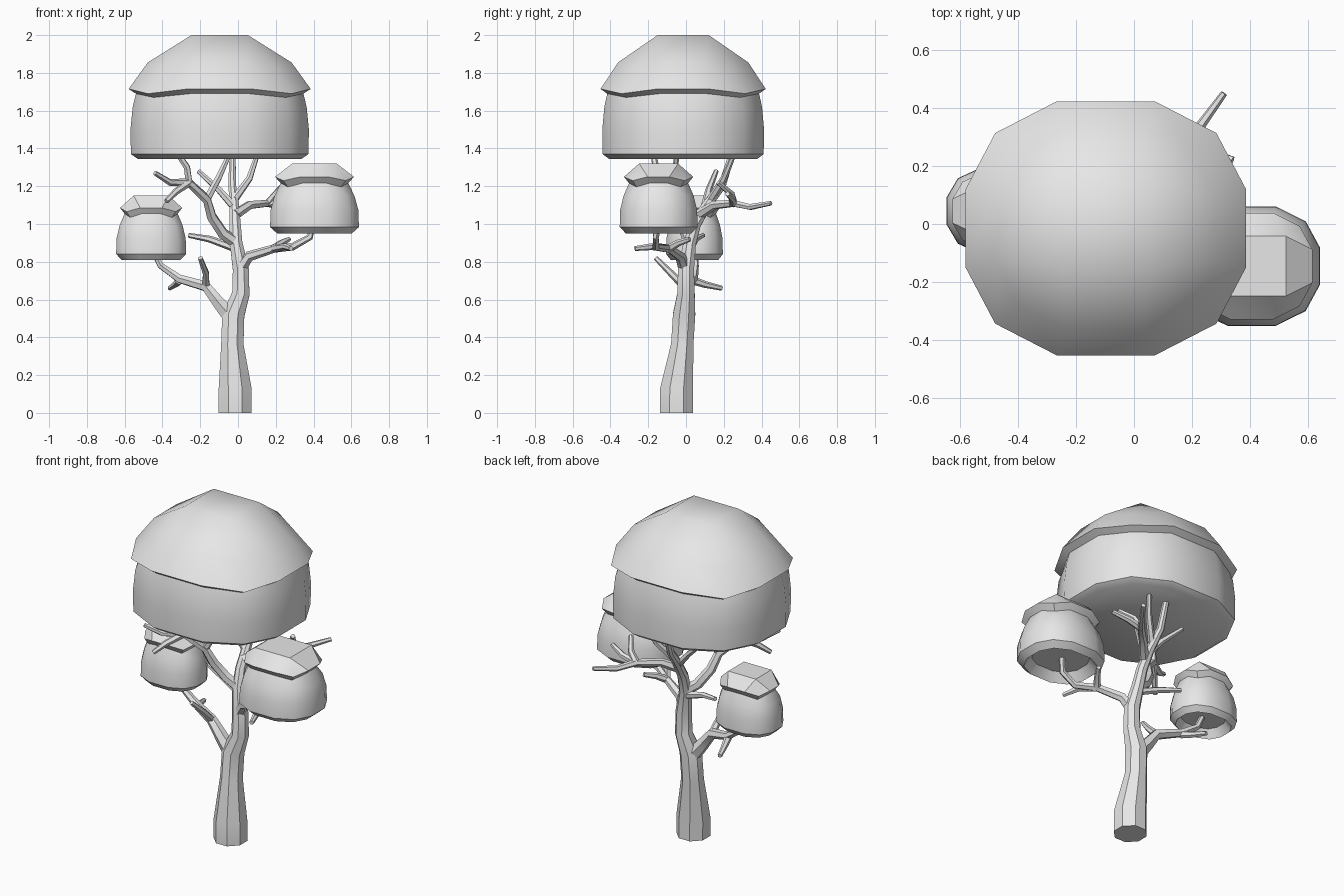
import bpy, bmesh, math
from mathutils import Vector

if "Cube" in bpy.data.objects:
    bpy.data.objects.remove(bpy.data.objects["Cube"], do_unlink=True)

grey = bpy.data.materials.new("plain grey")
grey.use_nodes = True
grey.diffuse_color = (0.8, 0.8, 0.8, 1)
grey.node_tree.nodes["Principled BSDF"].inputs["Base Color"].default_value = (0.8, 0.8, 0.8, 1)


def finish(bm, name, angle):
    bmesh.ops.recalc_face_normals(bm, faces=bm.faces)
    mesh = bpy.data.meshes.new(name)
    bm.to_mesh(mesh)
    bm.free()
    mesh.materials.append(grey)
    obj = bpy.data.objects.new(name, mesh)
    bpy.context.collection.objects.link(obj)
    bpy.ops.object.select_all(action='DESELECT')
    obj.select_set(True)
    bpy.context.view_layer.objects.active = obj
    bpy.ops.object.shade_smooth_by_angle(angle=math.radians(angle))
    return obj


def bridge(bm, a, b):
    n = len(a)
    for i in range(n):
        bm.faces.new((a[i], a[(i + 1) % n], b[(i + 1) % n], b[i]))


# Limb: tapered tube through points (x, y, z, radius)
def limb(name, points, sides=6):
    bm = bmesh.new()
    pos = [Vector(p[:3]) for p in points]
    rings = []
    side = Vector((1, 0, 0))
    for i, p in enumerate(pos):
        tangent = (pos[min(i + 1, len(pos) - 1)] - pos[max(i - 1, 0)]).normalized()
        if i == 0 and abs(tangent.x) > 0.9:
            side = Vector((0, 1, 0))
        if p.z == 0:
            tangent = Vector((0, 0, 1))
        side = (side - tangent * side.dot(tangent)).normalized()
        up = tangent.cross(side)
        ring = []
        for k in range(sides):
            a = 2 * math.pi * (k + 0.5) / sides
            ring.append(bm.verts.new(p + points[i][3] * (side * math.cos(a) + up * math.sin(a))))
        rings.append(ring)
    for a, b in zip(rings, rings[1:]):
        bridge(bm, a, b)
    bm.faces.new(rings[0])
    bm.faces.new(rings[-1])
    return finish(bm, name, 40)


# Canopy: square top face, then twelve-sided rings (scale, z, corner drop)
CORNER = [(1, 0.31), (0.79, 0.75), (0.35, 1)]


def canopy(name, centre, half, top, top_z, rings):
    bm = bmesh.new()
    plan = []
    for sx, sy in ((1, 1), (-1, 1), (-1, -1), (1, -1)):
        pts = CORNER if sx * sy > 0 else CORNER[::-1]
        plan += [(sx * x, sy * y) for x, y in pts]

    def vert(x, y, z):
        return bm.verts.new((centre[0] + half[0] * x, centre[1] + half[1] * y, z))

    cap = [vert(sx * top, sy * top, top_z) for sx, sy in ((1, 1), (-1, 1), (-1, -1), (1, -1))]
    bm.faces.new(cap)
    loops = [[vert(x * s, y * s, z - (drop if i % 3 == 1 else 0)) for i, (x, y) in enumerate(plan)]
             for s, z, drop in rings]
    first = loops[0]
    for q in range(4):
        i = q * 3
        bm.faces.new((cap[q], first[i], first[i + 1], first[i + 2]))
        bm.faces.new((cap[q], first[i + 2], first[(i + 3) % 12], cap[(q + 1) % 4]))
    for a, b in zip(loops, loops[1:]):
        bridge(bm, a, b)
    bm.faces.new(loops[-1])
    return finish(bm, name, 36)


# Large canopy with overhanging dome
canopy("main_canopy", (-0.097, -0.015), (0.482, 0.437), 0.31, 2.0, [
    (0.79, 1.855, 0.03), (1, 1.715, 0.025), (0.92, 1.69, 0.02),
    (0.955, 1.62, 0), (0.98, 1.5, 0), (0.975, 1.37, 0), (0.9, 1.345, 0)])


# Small canopies share a mushroom-like profile with a hollow underside
def small_canopy(name, centre, half, base, height):
    profile = [(0.89, 0.81, 0.02), (0.76, 0.72, 0.02), (0.9, 0.54, 0), (0.99, 0.33, 0),
               (1, 0.09, 0), (0.84, 0, 0), (0.66, 0.14, 0)]
    canopy(name, centre, half, 0.5, base + height,
           [(s, base + height * t, d) for s, t, d in profile])


small_canopy("right_canopy", (0.405, -0.145), (0.235, 0.206), 0.95, 0.37)
small_canopy("left_canopy", (-0.46, 0.045), (0.185, 0.15), 0.81, 0.34)

# Trunk
limb("trunk", [(-0.015, -0.05, 0, 0.095), (-0.015, -0.05, 0.12, 0.095), (-0.03, -0.02, 0.36, 0.064),
               (-0.025, -0.01, 0.52, 0.064), (0.015, 0, 0.63, 0.05), (0.015, 0, 0.76, 0.046),
               (-0.01, 0.02, 0.9, 0.036), (-0.015, 0.05, 1.0, 0.032), (-0.02, 0.11, 1.1, 0.027),
               (-0.03, 0.19, 1.2, 0.022), (-0.03, 0.24, 1.36, 0.018)], 8)

# Branches and their twigs
limb("left_low_branch", [(-0.03, -0.01, 0.5, 0.05), (-0.1, -0.01, 0.58, 0.038), (-0.17, -0.01, 0.67, 0.03),
                         (-0.31, 0.04, 0.71, 0.024), (-0.41, 0.05, 0.78, 0.018), (-0.46, 0.045, 0.88, 0.015)])
limb("right_low_branch", [(0, 0, 0.74, 0.035), (0.06, -0.03, 0.83, 0.028), (0.19, -0.09, 0.87, 0.022),
                          (0.29, -0.16, 0.88, 0.02), (0.38, -0.16, 0.93, 0.018), (0.4, -0.14, 1.02, 0.016)])
limb("left_high_branch", [(-0.01, 0.02, 0.9, 0.032), (-0.08, 0, 0.95, 0.03), (-0.14, -0.04, 1.04, 0.028),
                          (-0.165, -0.08, 1.13, 0.025), (-0.26, -0.15, 1.22, 0.022),
                          (-0.27, -0.16, 1.3, 0.018), (-0.31, -0.17, 1.36, 0.016)])
limb("back_branch", [(-0.015, 0.07, 1.05, 0.028), (0.06, 0.15, 1.1, 0.024), (0.16, 0.25, 1.11, 0.02),
                     (0.23, 0.34, 1.09, 0.017), (0.31, 0.45, 1.11, 0.012)])

twigs = {
    "left_low_twig_front": [(-0.17, -0.01, 0.67), (-0.17, -0.08, 0.74), (-0.2, -0.16, 0.82)],
    "left_low_twig_back": [(-0.31, 0.04, 0.7), (-0.33, 0.1, 0.68), (-0.36, 0.19, 0.66)],
    "right_low_twig_front": [(0.19, -0.09, 0.87), (0.25, -0.18, 0.88), (0.28, -0.27, 0.87)],
    "right_low_twig_back": [(0.19, -0.09, 0.87), (0.23, -0.04, 0.9), (0.27, 0.02, 0.92)],
    "trunk_left_twig": [(-0.01, 0.02, 0.87), (-0.15, 0.05, 0.92), (-0.26, 0.09, 0.94)],
    "left_high_twig_low": [(-0.26, -0.15, 1.22), (-0.33, -0.22, 1.17), (-0.38, -0.27, 1.12)],
    "left_high_twig_outer": [(-0.26, -0.15, 1.22), (-0.36, -0.21, 1.22), (-0.44, -0.27, 1.27)],
    "left_high_twig_inner": [(-0.165, -0.08, 1.13), (-0.1, -0.06, 1.25), (-0.05, -0.05, 1.36)],
    "centre_twig_left": [(-0.02, 0.1, 1.09), (-0.1, 0.12, 1.18), (-0.21, 0.16, 1.28)],
    "centre_twig_right": [(-0.02, 0.13, 1.13), (0.06, 0.2, 1.24), (0.1, 0.25, 1.36)],
    "back_twig_up": [(0.16, 0.25, 1.11), (0.2, 0.24, 1.16), (0.25, 0.17, 1.22)],
    "back_twig_side": [(0.16, 0.25, 1.11), (0.25, 0.25, 1.13), (0.34, 0.22, 1.16)],
}
for name, path in twigs.items():
    limb(name, [(*p, r) for p, r in zip(path, (0.022, 0.018, 0.013))])
